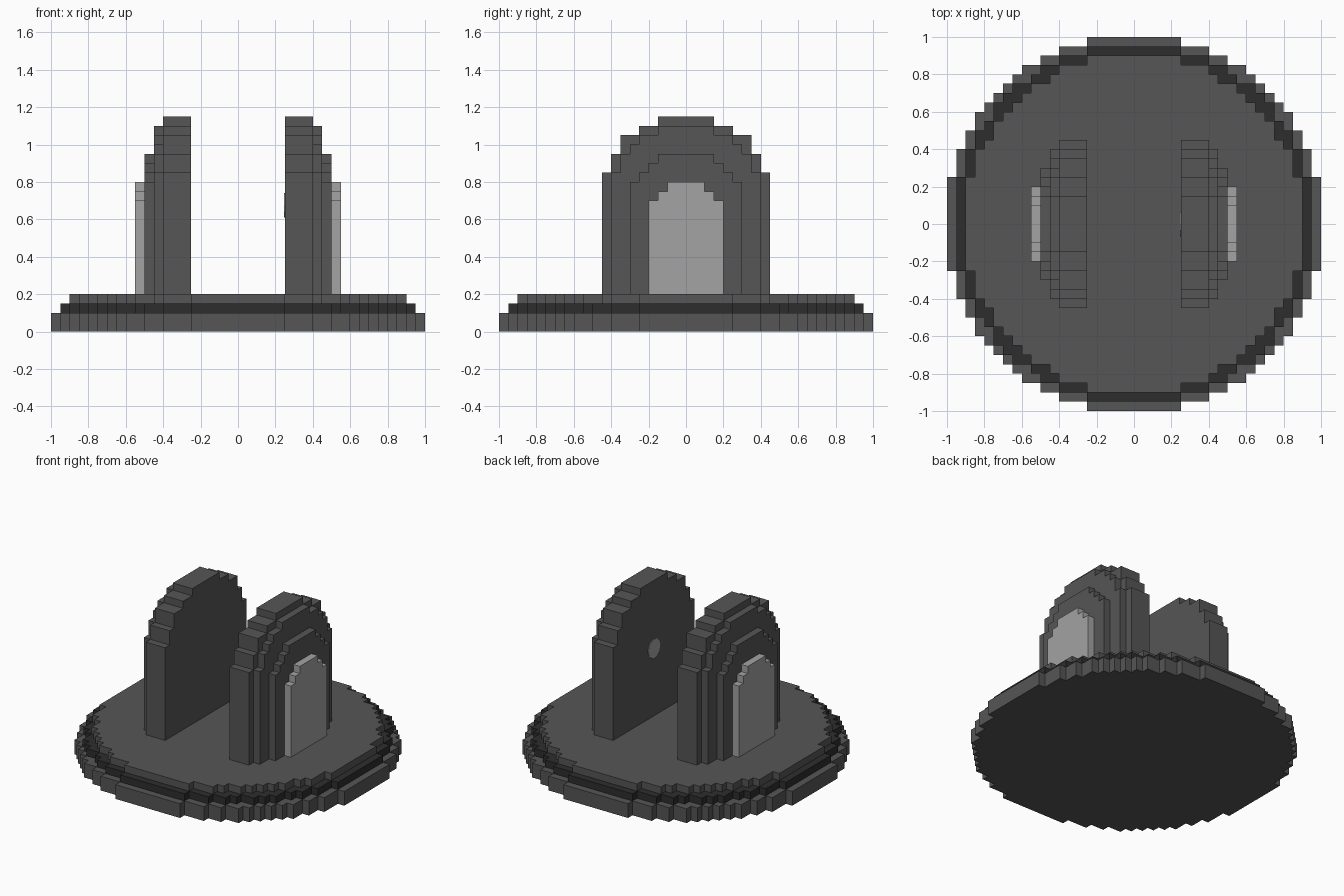
import bpy
import bmesh
import math
from mathutils import Vector

cube = bpy.data.objects.get("Cube")
if cube:
    bpy.data.objects.remove(cube, do_unlink=True)

U = 0.05  # block size


def make_material(name, value):
    mat = bpy.data.materials.new(name)
    mat.use_nodes = True
    colour = (value, value, value, 1.0)
    mat.diffuse_color = colour
    mat.node_tree.nodes["Principled BSDF"].inputs["Base Color"].default_value = colour
    return mat


GREY = make_material("stone grey", 0.092)
DARK = make_material("dark grey", 0.027)
LIGHT = make_material("light grey", 0.366)


def stepped_outline(steps, bottom):
    """Symmetric staircase outline from (half width, top) steps, lowest first."""
    right = []
    for half, top in steps:
        right += [(half, bottom), (half, top)]
        bottom = top
    return right + [(-a, b) for a, b in reversed(right)]


def extrude(name, points, offset, mat):
    """Solid made by moving a flat 3D outline along an offset."""
    bm = bmesh.new()
    face = bm.faces.new([bm.verts.new(p) for p in points])
    out = bmesh.ops.extrude_face_region(bm, geom=[face])
    moved = [v for v in out["geom"] if isinstance(v, bmesh.types.BMVert)]
    bmesh.ops.translate(bm, verts=moved, vec=Vector(offset))
    bmesh.ops.recalc_face_normals(bm, faces=bm.faces)
    mesh = bpy.data.meshes.new(name)
    bm.to_mesh(mesh)
    bm.free()
    mesh.materials.append(mat)
    obj = bpy.data.objects.new(name, mesh)
    bpy.context.collection.objects.link(obj)
    return obj


def block_disc(name, radius, z0, z1, mat):
    """Round slab with a blocky rim; radius counted in blocks."""
    limit = (radius + 0.15) ** 2
    steps = []
    for row in range(-radius, radius):
        half = U * math.floor(math.sqrt(limit - (row + 0.5) ** 2) + 0.5)
        if steps and abs(steps[-1][0] - half) < 1e-6:
            steps.pop()
        steps.append((half, (row + 1) * U))
    outline = stepped_outline(steps, -radius * U)
    extrude(name, [(x, y, z0) for x, y in outline], (0, 0, z1 - z0), mat)


# Round base in three tiers
block_disc("base_lower_tier", 20, 0.0, 0.10, GREY)
block_disc("base_dark_band", 19, 0.10, 0.15, DARK)
block_disc("base_upper_tier", 18, 0.15, 0.20, GREY)

# Arched tower layers, from the inner face outwards
LAYERS = [
    ("arch_main", 0.25, 0.40, GREY,
     [(0.45, 0.85), (0.40, 0.95), (0.35, 1.05), (0.25, 1.10), (0.15, 1.15)]),
    ("arch_middle", 0.40, 0.45, GREY,
     [(0.40, 0.85), (0.35, 0.95), (0.30, 1.00), (0.25, 1.05), (0.15, 1.10)]),
    ("arch_outer", 0.45, 0.50, GREY,
     [(0.30, 0.80), (0.25, 0.85), (0.20, 0.90), (0.15, 0.95)]),
    ("arch_panel", 0.50, 0.55, LIGHT,
     [(0.20, 0.70), (0.15, 0.75), (0.10, 0.80)]),
]
for side, s in (("left", 1), ("right", -1)):
    for name, x0, x1, mat, steps in LAYERS:
        outline = stepped_outline(steps, 0.20)
        extrude(f"{side}_{name}", [(s * x0, y, z) for y, z in outline],
                (s * (x1 - x0), 0, 0), mat)

# Small round spot on the inner face of the left tower
spot = [(0.25, 0.066 * math.cos(a), 0.675 + 0.066 * math.sin(a))
        for a in (math.tau * i / 12 for i in range(12))]
extrude("left_inner_spot", spot, (-0.004, 0, 0), LIGHT)
